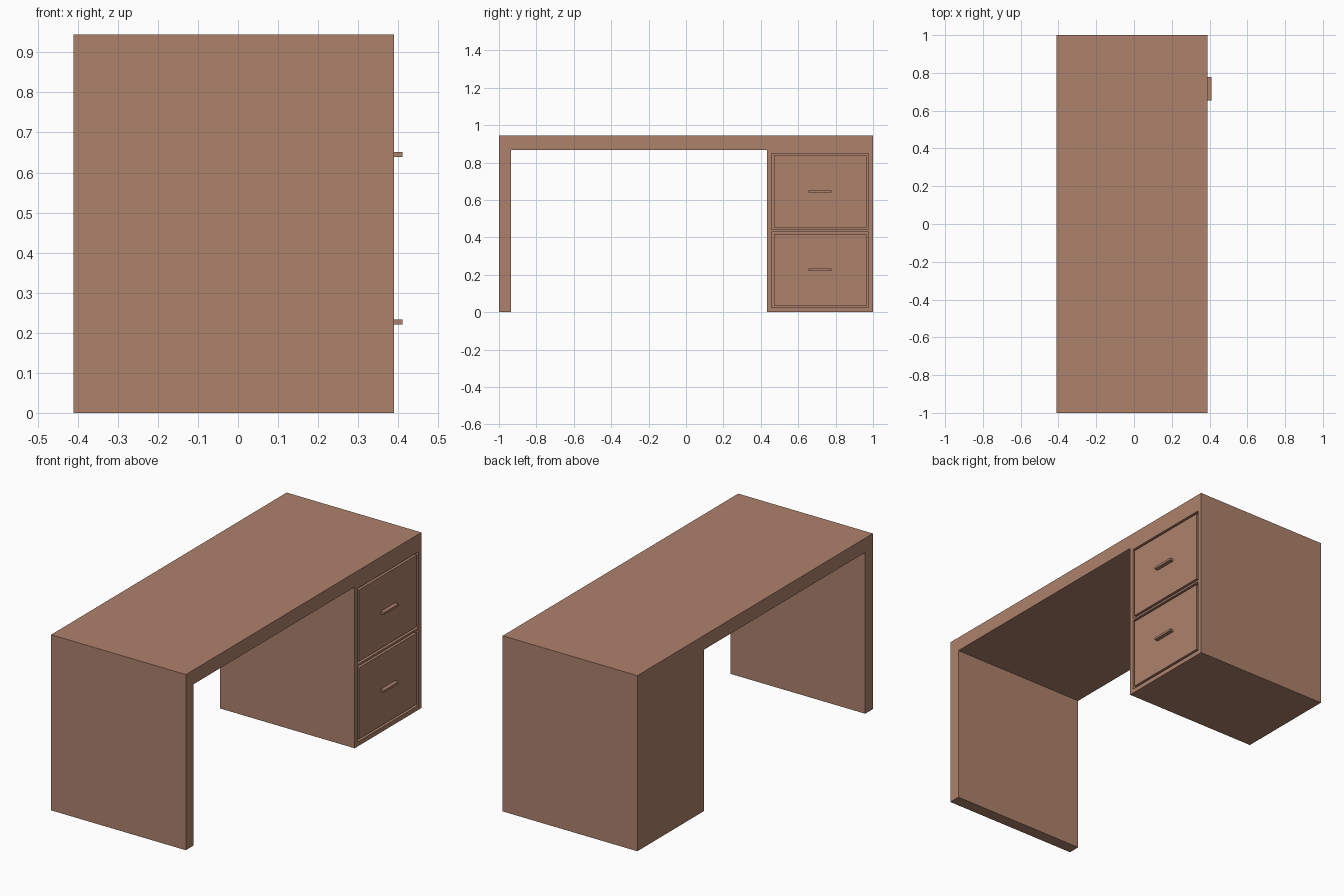
import bpy, bmesh
from mathutils import Vector

if "Cube" in bpy.data.objects:
    bpy.data.objects.remove(bpy.data.objects["Cube"])

wood = bpy.data.materials.new("brown_wood")
wood.diffuse_color = (0.42, 0.22, 0.15, 1)
wood.use_nodes = True
wood.node_tree.nodes["Principled BSDF"].inputs["Base Color"].default_value = wood.diffuse_color

BACK, FRONT = -0.411, 0.39      # the drawer side faces +x
GROOVE = 0.02                   # depth of the gap around each drawer


def finish(name, bm):
    bmesh.ops.recalc_face_normals(bm, faces=bm.faces)
    mesh = bpy.data.meshes.new(name)
    bm.to_mesh(mesh)
    bm.free()
    mesh.materials.append(wood)
    obj = bpy.data.objects.new(name, mesh)
    bpy.context.collection.objects.link(obj)
    return obj


def extrude_profile(name, points, x0, x1):
    """Extrude a (y, z) outline along x."""
    bm = bmesh.new()
    face = bm.faces.new([bm.verts.new((x0, y, z)) for y, z in points])
    ext = bmesh.ops.extrude_face_region(bm, geom=[face])
    verts = [g for g in ext["geom"] if isinstance(g, bmesh.types.BMVert)]
    bmesh.ops.translate(bm, verts=verts, vec=Vector((x1 - x0, 0, 0)))
    return finish(name, bm)


def box(name, x0, x1, y0, y1, z0, z1):
    return extrude_profile(name, [(y0, z0), (y1, z0), (y1, z1), (y0, z1)], x0, x1)


# Desk frame: side panel, top and drawer cabinet in one outline
frame = extrude_profile("desk_frame", [
    (-1, 0), (-0.935, 0), (-0.935, 0.867), (0.434, 0.867),
    (0.434, 0), (1, 0), (1, 0.944), (-1, 0.944)], BACK, FRONT)

# Two drawers, each set flush in a recess with a narrow gap, plus a bar handle
for label, z0, z1 in (("lower", 0.024, 0.430), ("upper", 0.441, 0.849)):
    cutter = box(label + "_recess_cutter", FRONT - GROOVE, FRONT + 0.05,
                 0.458, 0.976, z0, z1)
    cutter.hide_render = True
    cutter.hide_set(True)
    cut = frame.modifiers.new(label + "_recess", 'BOOLEAN')
    cut.operation = 'DIFFERENCE'
    cut.solver = 'EXACT'
    cut.object = cutter

    gap = 0.012
    box(label + "_drawer_front", FRONT - GROOVE, FRONT,
        0.458 + gap, 0.976 - gap, z0 + gap, z1 - gap)
    mid = (z0 + z1) / 2
    box(label + "_drawer_handle", FRONT, 0.411, 0.654, 0.777, mid - 0.006, mid + 0.006)
